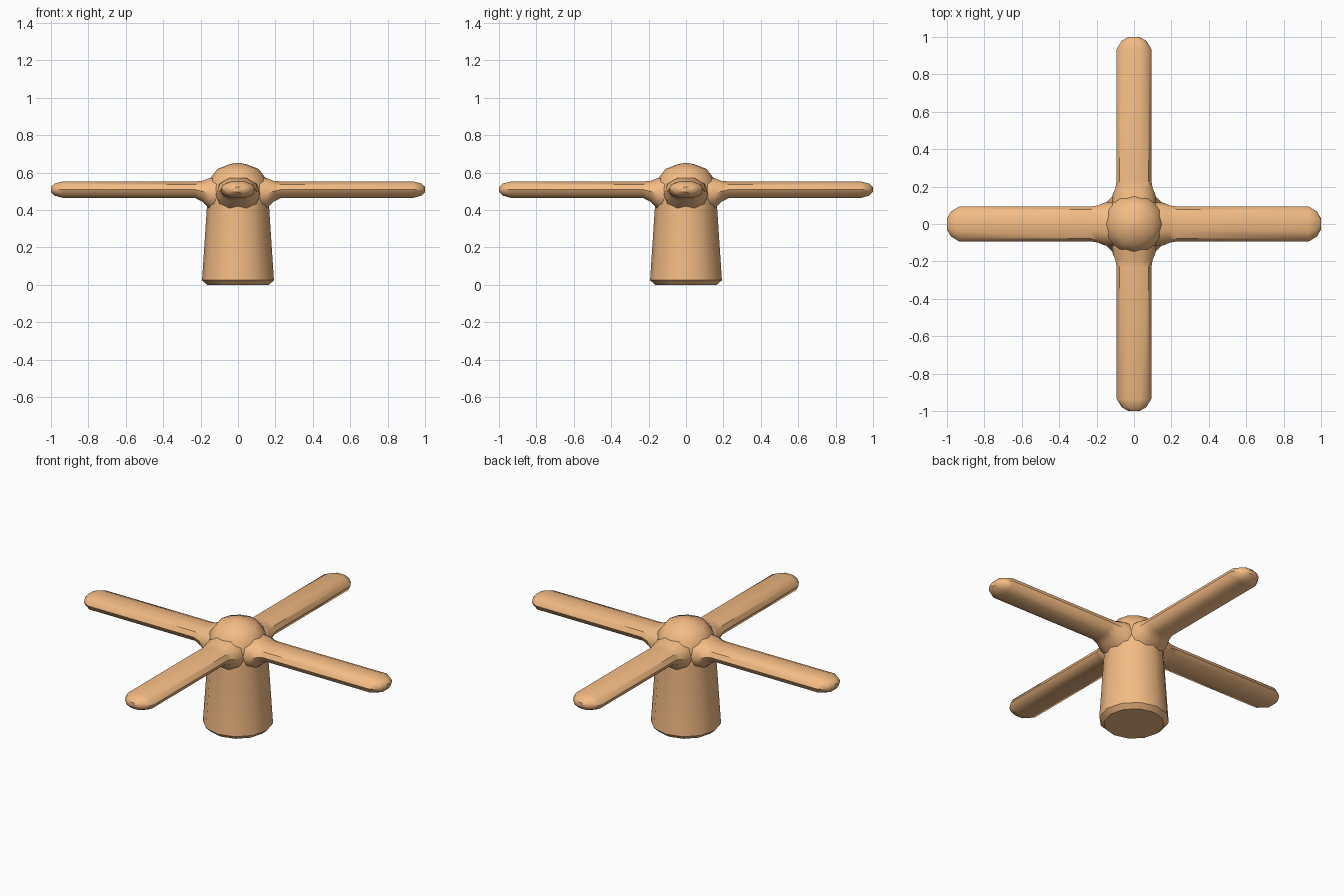
import bpy, bmesh
from math import cos, sin, pi, radians, copysign

if "Cube" in bpy.data.objects:
    bpy.data.objects.remove(bpy.data.objects["Cube"])

mat = bpy.data.materials.new("peach")
mat.diffuse_color = (0.9, 0.5, 0.23, 1)
mat.use_nodes = True
mat.node_tree.nodes["Principled BSDF"].inputs["Base Color"].default_value = mat.diffuse_color


def skin(name, rings, angle=40):
    """Bridge a list of equal-length point rings and cap both ends."""
    bm = bmesh.new()
    loops = [[bm.verts.new(p) for p in ring] for ring in rings]
    n = len(loops[0])
    for a, b in zip(loops, loops[1:]):
        for i in range(n):
            j = (i + 1) % n
            bm.faces.new((a[i], a[j], b[j], b[i]))
    bm.faces.new(loops[0])
    bm.faces.new(loops[-1])
    bmesh.ops.recalc_face_normals(bm, faces=bm.faces)
    me = bpy.data.meshes.new(name)
    bm.to_mesh(me)
    bm.free()
    me.materials.append(mat)
    ob = bpy.data.objects.new(name, me)
    bpy.context.collection.objects.link(ob)
    bpy.ops.object.select_all(action='DESELECT')
    ob.select_set(True)
    bpy.context.view_layer.objects.active = ob
    bpy.ops.object.shade_smooth_by_angle(angle=radians(angle))
    return ob


# Tapered tower with a domed cap: (radius, z)
profile = [(0.165, 0.005), (0.192, 0.025), (0.187, 0.1), (0.166, 0.42),
           (0.168, 0.5), (0.152, 0.565), (0.11, 0.62), (0.05, 0.643), (0.012, 0.652)]
SIDES = 12
skin("tower", [[(r * cos(2 * pi * i / SIDES), r * sin(2 * pi * i / SIDES),
                 0 if k == 0 else z) for i in range(SIDES)]
               for k, (r, z) in enumerate(profile)])

# Blade sections: distance out, half width, bottom z, top z
sections = [(0.10, 0.12, 0.39, 0.575), (0.155, 0.115, 0.41, 0.57),
            (0.19, 0.10, 0.445, 0.556), (0.23, 0.093, 0.465, 0.553),
            (0.935, 0.093, 0.465, 0.553), (0.98, 0.065, 0.477, 0.542),
            (1.0, 0.028, 0.497, 0.523)]


def blade_ring(x, w, lo, hi):
    ring = []
    for i in range(10):
        c, s = cos(2 * pi * i / 10), sin(2 * pi * i / 10)
        # flattened oval: squarer than a plain ellipse
        y = copysign(abs(c) ** 0.8, c) * w
        z = (lo + hi) / 2 + s / sin(2 * pi * 3 / 10) * (hi - lo) / 2
        ring.append((x, y, z))
    return ring


# Four blades around the cap
for k, side in enumerate(("right", "back", "left", "front")):
    blade = skin(side + "_blade", [blade_ring(*s) for s in sections])
    blade.rotation_euler.z = k * pi / 2
